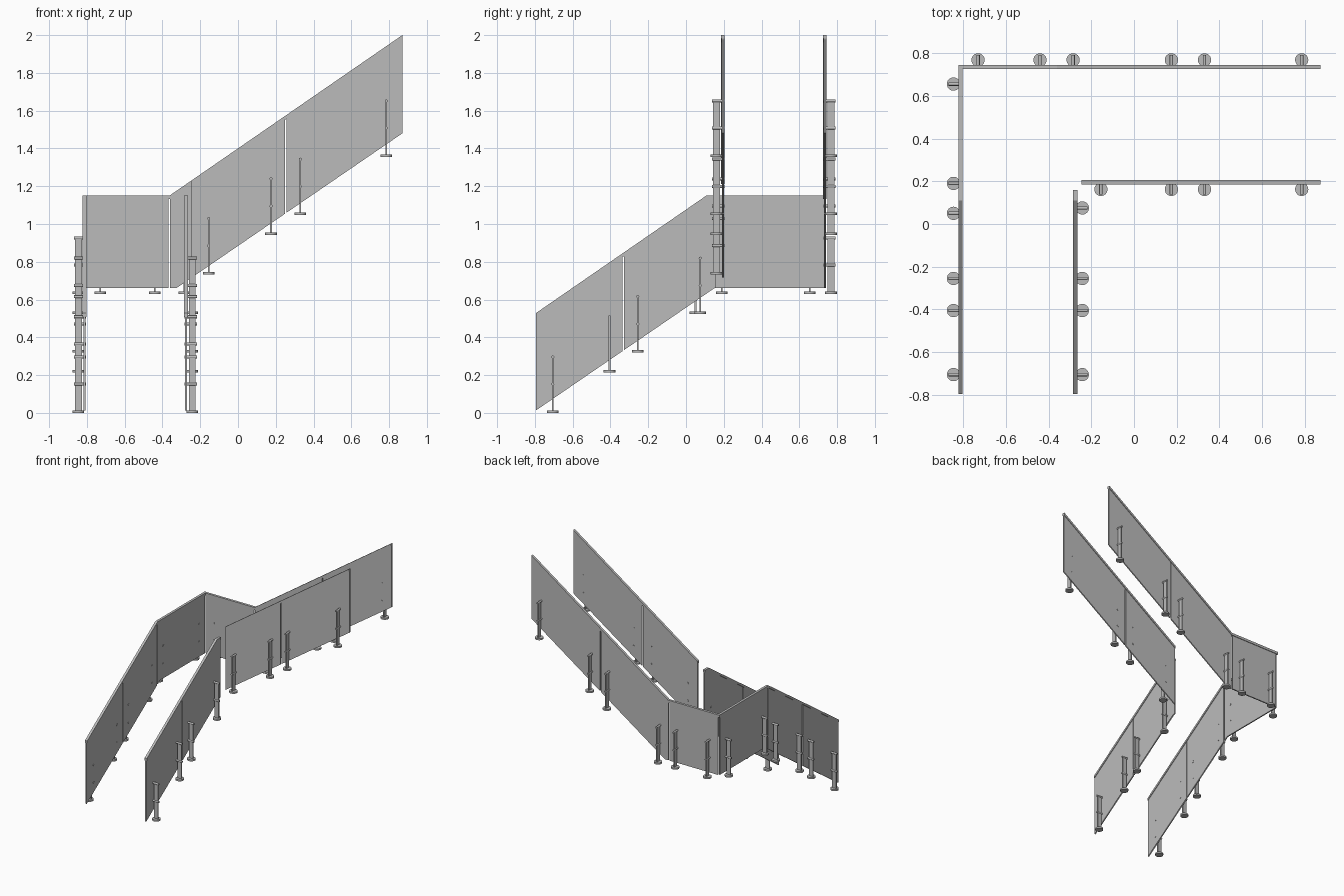
import bpy, bmesh, math
from mathutils import Matrix, Vector

if "Cube" in bpy.data.objects:
    bpy.data.objects.remove(bpy.data.objects["Cube"])


def material(name, v):
    m = bpy.data.materials.new(name)
    m.diffuse_color = (v, v, v, 1)
    m.use_nodes = True
    m.node_tree.nodes["Principled BSDF"].inputs["Base Color"].default_value = m.diffuse_color
    return m


GLASS = material("grey glass", 0.5)
STEEL = material("grey steel", 0.5)


def finish(name, bm, mat):
    bmesh.ops.recalc_face_normals(bm, faces=bm.faces)
    me = bpy.data.meshes.new(name)
    bm.to_mesh(me)
    bm.free()
    me.materials.append(mat)
    ob = bpy.data.objects.new(name, me)
    bpy.context.collection.objects.link(ob)
    return ob


# Upper flight runs along x, lower flight along y; both meet a level landing
def upper_bottom(x): return 0.66 + 0.685 * max(0, x + 0.327)
def upper_top(x): return 1.152 + 0.6895 * max(0, x + 0.36)
def lower_bottom(y): return 0.66 - 0.685 * max(0, 0.15 - y)
def lower_top(y): return 1.152 - 0.6895 * max(0, 0.11 - y)


BENDS = {"x": (-0.36, -0.327), "y": (0.11, 0.15)}


def slab(name, axis, at, u0, u1, low, high, thick, mat):
    """Upright strip between two height functions, following the bends."""
    us = [u0] + [b for b in BENDS[axis] if u0 < b < u1] + [u1]
    outline = [(u, low(u)) for u in us] + [(u, high(u)) for u in reversed(us)]
    bm = bmesh.new()

    def point(u, z, d):
        return (u, at + d, z) if axis == "x" else (at + d, u, z)
    a = [bm.verts.new(point(u, z, -thick / 2)) for u, z in outline]
    b = [bm.verts.new(point(u, z, thick / 2)) for u, z in outline]
    bm.faces.new(a)
    bm.faces.new(b[::-1])
    n = len(a)
    for i in range(n):
        j = (i + 1) % n
        bm.faces.new((a[i], a[j], b[j], b[i]))
    finish(name, bm, mat)


def cylinder(bm, r, start, end, seg):
    s, e = Vector(start), Vector(end)
    d = e - s
    rot = d.to_track_quat("Z", "Y").to_matrix().to_4x4()
    bmesh.ops.create_cone(bm, cap_ends=True, segments=seg, radius1=r, radius2=r,
                          depth=d.length, matrix=Matrix.Translation((s + e) / 2) @ rot)


def post(name, axis, at, side, u, z):
    """Flat bar on a round foot, pinned twice through the glass."""
    bm = bmesh.new()
    c = at + side * 0.033

    def p(off, h):
        return (u, off, z + h) if axis == "x" else (off, u, z + h)
    cylinder(bm, 0.031, p(c, 0), p(c, 0.013), 24)
    size = (0.009, 0.036, 0.29) if axis == "x" else (0.036, 0.009, 0.29)
    bmesh.ops.create_cube(bm, size=1, matrix=Matrix.Translation(p(c, 0.155))
                          @ Matrix.Diagonal((*size, 1)))
    for h in (0.152, 0.296):
        cylinder(bm, 0.008, p(c + side * 0.024, h), p(at - side * 0.008, h), 12)
    ob = finish(name, bm, STEEL)
    for f in ob.data.polygons:
        f.use_smooth = len(f.vertices) == 4 and f.area < 0.0002
    ob.data.set_sharp_from_angle(angle=math.radians(40))


# name, axis, position, side of posts, panel spans, posts as (place, foot height)
runs = [
    ("outer_upper", "x", 0.735, 1, [(-0.806, -0.369), (-0.36, 0.248), (0.257, 0.872)],
     [(-0.73, 0.63), (-0.44, 0.63), (-0.285, 0.63), (0.175, 0.943), (0.33, 1.047), (0.785, 1.356)]),
    ("inner_upper", "x", 0.195, -1, [(-0.245, 0.248), (0.257, 0.872)],
     [(-0.155, 0.733), (0.175, 0.943), (0.33, 1.047), (0.785, 1.356)]),
    ("outer_lower", "y", -0.812, -1, [(-0.795, -0.336), (-0.327, 0.11), (0.119, 0.73)],
     [(0.655, 0.63), (0.19, 0.63), (0.05, 0.523), (-0.255, 0.319), (-0.405, 0.213), (-0.705, 0.0)]),
    ("inner_lower", "y", -0.275, 1, [(-0.795, -0.336), (-0.327, 0.16)],
     [(0.075, 0.523), (-0.255, 0.319), (-0.405, 0.213), (-0.705, 0.0)]),
]
for name, axis, at, side, spans, posts in runs:
    low, high = (upper_bottom, upper_top) if axis == "x" else (lower_bottom, lower_top)
    # glass panels
    for i, (u0, u1) in enumerate(spans):
        slab(f"{name}_glass_{i + 1}", axis, at, u0, u1, low,
             lambda u: high(u) - 0.01, 0.01, GLASS)
    # handrail cap, run past the landing corner on the outer side
    r0, r1 = spans[0][0], spans[-1][1]
    if name == "outer_upper":
        r0 = -0.822
    if name == "outer_lower":
        r1 = 0.725
    slab(f"{name}_handrail", axis, at, r0, r1, lambda u: high(u) - 0.02, high, 0.02, STEEL)
    # support posts
    for i, (u, z) in enumerate(posts):
        post(f"{name}_post_{i + 1}", axis, at, side, u, z)
